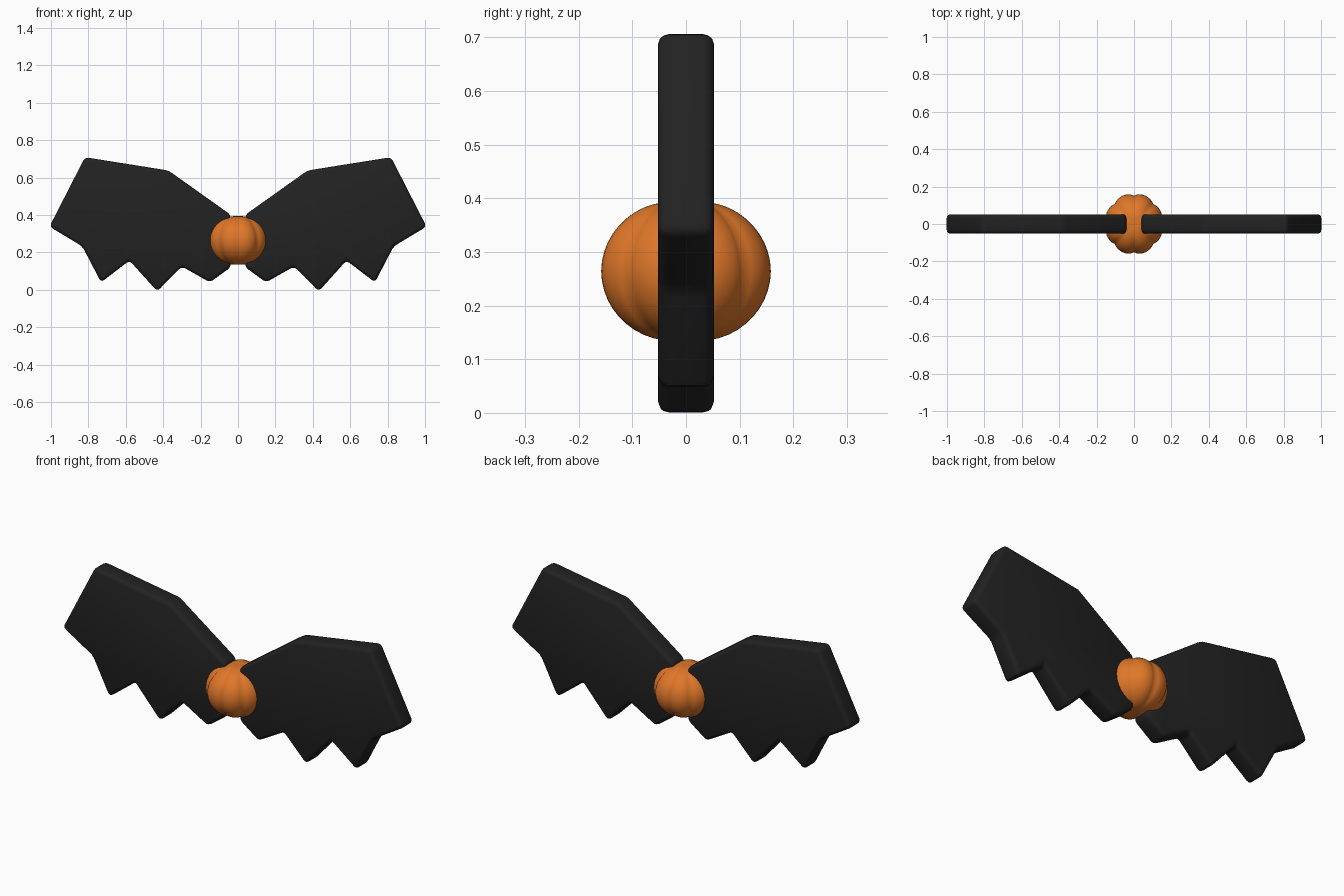
import bpy, bmesh, math

if "Cube" in bpy.data.objects:
    bpy.data.objects.remove(bpy.data.objects["Cube"])


def material(name, color):
    m = bpy.data.materials.new(name)
    m.diffuse_color = (*color, 1)
    m.use_nodes = True
    m.node_tree.nodes["Principled BSDF"].inputs["Base Color"].default_value = m.diffuse_color
    return m


black = material("wing black", (0.016, 0.016, 0.016))
orange = material("pumpkin orange", (0.74, 0.185, 0.022))


def add_object(name, bm, mat):
    bmesh.ops.recalc_face_normals(bm, faces=bm.faces[:])
    mesh = bpy.data.meshes.new(name)
    bm.to_mesh(mesh)
    bm.free()
    mesh.materials.append(mat)
    ob = bpy.data.objects.new(name, mesh)
    bpy.context.collection.objects.link(ob)
    bpy.ops.object.select_all(action='DESELECT')
    ob.select_set(True)
    bpy.context.view_layer.objects.active = ob
    return ob


# Scalloped wing outline (x, z), right side
OUTLINE = [(0.04, 0.12), (0.15, 0.04), (0.30, 0.125), (0.432, -0.008),
           (0.58, 0.157), (0.732, 0.04), (0.832, 0.232), (1.008, 0.338),
           (0.818, 0.709), (0.372, 0.638), (0.04, 0.402)]

for side, name in ((1, "right_wing"), (-1, "left_wing")):
    bm = bmesh.new()
    face = bm.faces.new([bm.verts.new((side * x, -0.052, z)) for x, z in OUTLINE])
    ext = bmesh.ops.extrude_face_region(bm, geom=[face])
    for v in ext["geom"]:
        if isinstance(v, bmesh.types.BMVert):
            v.co.y = 0.052
    wing = add_object(name, bm, black)
    # Softened rim and corners
    bev = wing.modifiers.new("rounded rim", 'BEVEL')
    bev.width = 0.02
    bev.segments = 3
    bev.limit_method = 'ANGLE'
    bev.angle_limit = math.radians(20)
    bpy.ops.object.modifier_apply(modifier=bev.name)
    bpy.ops.object.shade_smooth_by_angle(angle=math.radians(30))

# Ribbed pumpkin body with eight lobes and dimpled poles
bm = bmesh.new()
bmesh.ops.create_uvsphere(bm, u_segments=64, v_segments=24, radius=1)
for v in bm.verts:
    x, y, z = v.co
    flat = math.hypot(x, y)
    lobe = abs(math.sin(4 * math.atan2(y, x))) ** 0.7 if flat > 1e-4 else 0
    r = 1 - 0.08 * (1 - lobe) * min(1, flat * 1.5)
    v.co.x = x * r * 0.157
    v.co.y = y * r * 0.164
    v.co.z = 0.264 + z * (0.14 - 0.012 * (1 - flat) ** 2 - 0.004 * (1 - lobe) * flat)
add_object("pumpkin_body", bm, orange)
bpy.ops.object.shade_smooth_by_angle(angle=math.radians(50))
